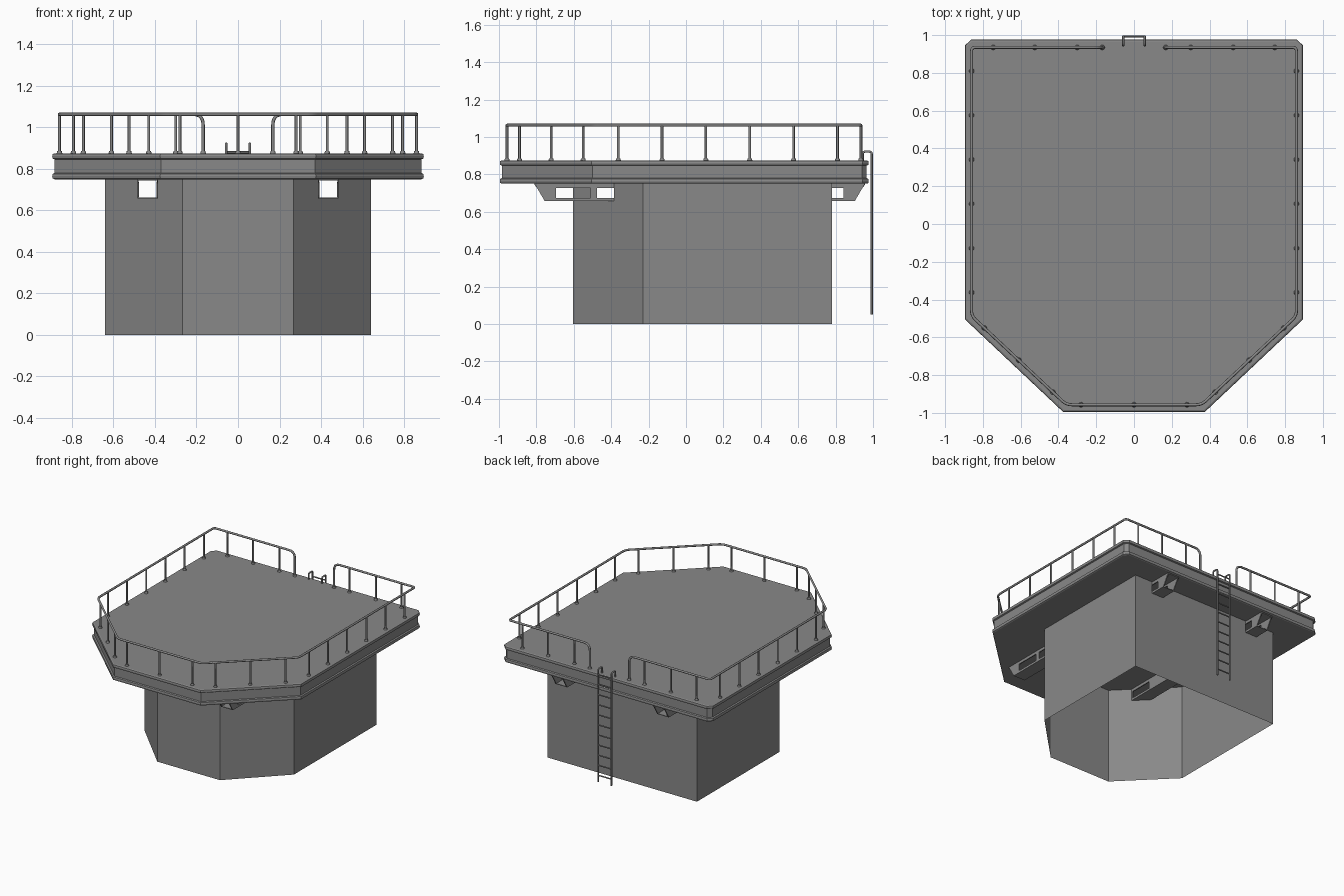
import bpy, bmesh, math
from mathutils import Vector

if "Cube" in bpy.data.objects:
    bpy.data.objects.remove(bpy.data.objects["Cube"])

grey = bpy.data.materials.new("mid_grey")
grey.diffuse_color = (0.25, 0.25, 0.25, 1)
grey.use_nodes = True
grey.node_tree.nodes["Principled BSDF"].inputs["Base Color"].default_value = grey.diffuse_color

DECK_Z = 0.875


def finish(name, bm, smooth=False):
    me = bpy.data.meshes.new(name)
    bm.to_mesh(me)
    bm.free()
    ob = bpy.data.objects.new(name, me)
    bpy.context.collection.objects.link(ob)
    me.materials.append(grey)
    if smooth:
        bpy.ops.object.select_all(action='DESELECT')
        ob.select_set(True)
        bpy.context.view_layer.objects.active = ob
        bpy.ops.object.shade_smooth_by_angle(angle=math.radians(50))
    return ob


def mirror_outline(half):
    """Right half outline (back to front) closed by its mirror image."""
    return half + [(-x, y) for x, y in reversed(half)]


def inset(pts, d):
    """Offset a clockwise polygon inwards by d."""
    out, n = [], len(pts)
    for i in range(n):
        a, b, c = (Vector(pts[(i + k) % n]) for k in (-1, 0, 1))
        u, v = (b - a).normalized(), (c - b).normalized()
        n1, n2 = Vector((u.y, -u.x)), Vector((v.y, -v.x))
        m = (n1 + n2) / (1 + n1.dot(n2))
        out.append(b + m * d)
    return out


def loft(bm, rings):
    loops = [[bm.verts.new(p) for p in r] for r in rings]
    n = len(loops[0])
    for lo, hi in zip(loops, loops[1:]):
        for i in range(n):
            j = (i + 1) % n
            bm.faces.new((lo[i], lo[j], hi[j], hi[i]))
    return loops


def fillet(pts, radii, steps=5):
    """Round the inner corners of a 3D path."""
    pts = [Vector(p) for p in pts]
    out = [pts[0]]
    for a, b, c, r in zip(pts, pts[1:], pts[2:], radii):
        p, q = b + (a - b).normalized() * r, b + (c - b).normalized() * r
        for k in range(steps + 1):
            t = k / steps
            out.append(p * (1 - t) ** 2 + b * 2 * t * (1 - t) + q * t * t)
    return out + [pts[-1]]


def tube(name, paths, radius):
    cu = bpy.data.curves.new(name, 'CURVE')
    cu.dimensions = '3D'
    cu.bevel_depth = radius
    cu.bevel_resolution = 2
    cu.use_fill_caps = True
    for path in paths:
        sp = cu.splines.new('POLY')
        sp.points.add(len(path) - 1)
        for pt, co in zip(sp.points, path):
            pt.co = (*co, 1)
    ob = bpy.data.objects.new(name, cu)
    bpy.context.collection.objects.link(ob)
    cu.materials.append(grey)
    bpy.ops.object.select_all(action='DESELECT')
    ob.select_set(True)
    bpy.context.view_layer.objects.active = ob
    bpy.ops.object.convert(target='MESH')
    bpy.ops.object.shade_smooth_by_angle(angle=math.radians(50))
    return ob


# Deck slab: outline swept through a flanged edge profile
deck = mirror_outline([(0.862, 0.977), (0.895, 0.945), (0.895, -0.505), (0.375, -0.995)])
# order is clockwise seen from above, so n1 points inwards
profile = [(0.010, 0.750), (0.002, 0.754), (0, 0.765), (0.002, 0.776), (0.012, 0.780),
           (0.012, 0.846), (0.002, 0.850), (0, 0.861), (0.002, 0.871), (0.010, DECK_Z)]
bm = bmesh.new()
loops = loft(bm, [[(p.x, p.y, z) for p in inset(deck, d)] for d, z in profile])
bm.faces.new(loops[0])
bm.faces.new(loops[-1])
bmesh.ops.recalc_face_normals(bm, faces=bm.faces[:])
finish("deck", bm)

# Support beams run right through the pedestal
BX0, BX1, BZ = 0.385, 0.485, 0.657


def cut(bm, co, no):
    bmesh.ops.bisect_plane(bm, geom=bm.verts[:] + bm.edges[:] + bm.faces[:],
                           plane_co=co, plane_no=no, dist=1e-5)


# Pedestal: open-bottomed walls, with openings where the beams pass
foot = mirror_outline([(0.64, 0.78), (0.64, -0.23), (0.268, -0.604)])
bm = bmesh.new()
loft(bm, [[(x, y, z) for x, y in foot] for z in (0, 0.75)])
bmesh.ops.recalc_face_normals(bm, faces=bm.faces[:])
cut(bm, (0, 0, BZ), (0, 0, 1))
for x in (-BX1, -BX0, BX0, BX1):
    cut(bm, (x, 0, 0), (1, 0, 0))
holes = [f for f in bm.faces if BX0 < abs(f.calc_center_median().x) < BX1
         and f.calc_center_median().z > BZ]
bmesh.ops.delete(bm, geom=holes, context='FACES')
finish("pedestal", bm)

# Hollow beams with slanted ends and two windows per side at each end
MID = 0.0735
windows = [(-0.695, -0.51), (-0.475, -0.29)]
windows += [(2 * MID - b, 2 * MID - a) for a, b in windows]
W0, W1 = 0.674, 0.728
for side, label in ((1, "right"), (-1, "left")):
    bm = bmesh.new()
    rings = []
    for s in (-1, 1):
        top, low = MID + s * 0.883, MID + s * 0.829
        rings.append([(side * BX0, low, BZ), (side * BX1, low, BZ),
                      (side * BX1, top, 0.75), (side * BX0, top, 0.75)])
    loft(bm, rings)
    bmesh.ops.recalc_face_normals(bm, faces=bm.faces[:])
    # outward normals: the bottom face must look down
    if any(f.normal.z > 0.5 and f.calc_center_median().z < 0.7 for f in bm.faces):
        bmesh.ops.reverse_faces(bm, faces=bm.faces[:])
    for z in (W0, W1):
        cut(bm, (0, 0, z), (0, 0, 1))
    for w in windows:
        for y in w:
            cut(bm, (0, y, 0), (0, 1, 0))
    gone = []
    for f in bm.faces:
        c = f.calc_center_median()
        if W0 < c.z < W1 and any(a < c.y < b for a, b in windows):
            gone.append(f)
    bmesh.ops.delete(bm, geom=gone, context='FACES')
    ob = finish(label + "_support_beam", bm)
    mod = ob.modifiers.new("wall", 'SOLIDIFY')
    mod.thickness = 0.008
    mod.offset = -1

# Guard rail: one bent tube around the deck, open at the ladder
RZ, RB = 1.063, 0.935
half = [(0.168, RB, DECK_Z), (0.168, RB, RZ), (0.86, RB, RZ),
        (0.86, -0.487, RZ), (0.358, -0.957, RZ)]
path = half + [(-x, y, z) for x, y, z in reversed(half)]
radii = [0.05, 0.02, 0.03, 0.03]
tube("guard_rail", [fillet(path, radii + radii[::-1])], 0.008)

# Rail posts with small base flanges
spots = [(x, RB) for x in (0.30, 0.525, 0.745)]
spots += [(0.86, 0.81 - 0.2345 * i) for i in range(6)]
spots += [(0.793, -0.55), (0.61, -0.721), (0.43, -0.89), (0.28, -0.957)]
spots += [(-x, y) for x, y in spots] + [(0, -0.957)]
tube("rail_posts", [[(x, y, DECK_Z - 0.002), (x, y, RZ)] for x, y in spots], 0.007)
bm = bmesh.new()
for x, y in spots + [(0.168, RB), (-0.168, RB)]:
    res = bmesh.ops.create_cone(bm, cap_ends=True, segments=12, radius1=0.014,
                                radius2=0.011, depth=0.012)
    bmesh.ops.translate(bm, verts=res["verts"], vec=(x, y, DECK_Z + 0.005))
finish("post_flanges", bm, smooth=True)

# Ladder on the back: hooked side rails and rungs
LY = 0.993
rails = [fillet([(x, 0.945, DECK_Z - 0.002), (x, 0.945, 0.922), (x, LY, 0.922), (x, LY, 0.05)],
                [0.015, 0.015]) for x in (-0.057, 0.057)]
tube("ladder_rails", rails, 0.006)
rungs = [[(-0.057, LY, 0.1 + 0.078 * i), (0.057, LY, 0.1 + 0.078 * i)] for i in range(11)]
tube("ladder_rungs", rungs, 0.005)
